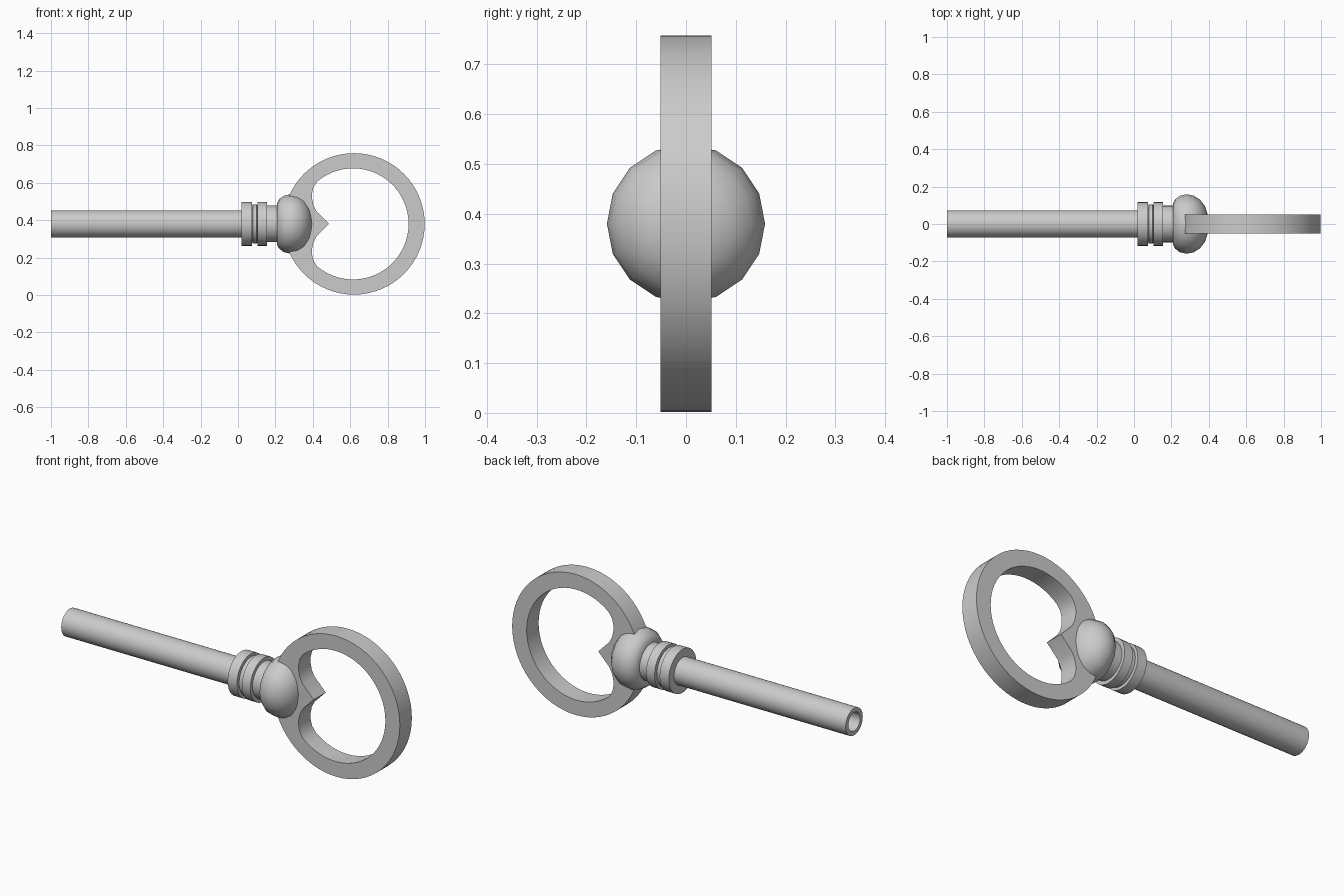
import bpy, bmesh, math

if "Cube" in bpy.data.objects:
    bpy.data.objects.remove(bpy.data.objects["Cube"])

CZ = 0.38  # height of the key's long axis


def finish(obj, angle=35):
    bpy.ops.object.select_all(action='DESELECT')
    obj.select_set(True)
    bpy.context.view_layer.objects.active = obj
    bpy.ops.object.shade_smooth_by_angle(angle=math.radians(angle))


def lathe(name, profile, sides, angle=35):
    """Spin (x, radius) points around the long axis; radius 0 closes an end."""
    bm = bmesh.new()
    rings = []
    for x, r in profile:
        if r == 0:
            rings.append([bm.verts.new((x, 0, CZ))] * sides)
        else:
            rings.append([bm.verts.new((x, r * math.cos(2 * math.pi * i / sides),
                                        CZ + r * math.sin(2 * math.pi * i / sides)))
                          for i in range(sides)])
    for a, b in zip(rings, rings[1:]):
        for i in range(sides):
            j = (i + 1) % sides
            bm.faces.new(list(dict.fromkeys((a[i], a[j], b[j], b[i]))))
    bmesh.ops.recalc_face_normals(bm, faces=bm.faces)
    mesh = bpy.data.meshes.new(name)
    bm.to_mesh(mesh)
    bm.free()
    obj = bpy.data.objects.new(name, mesh)
    bpy.context.collection.objects.link(obj)
    finish(obj, angle)


# Hollow shaft
lathe("shaft", [(0.05, 0), (0.05, 0.073), (-1, 0.073), (-1, 0.05),
                (-0.4, 0.05), (-0.4, 0)], 32)

# Stepped collar with two raised bands
lathe("collar", [(0.02, 0), (0.02, 0.117), (0.075, 0.117), (0.075, 0.098),
                 (0.08, 0.105), (0.1, 0.105), (0.105, 0.098), (0.105, 0.117),
                 (0.155, 0.117), (0.155, 0.098), (0.23, 0.098), (0.23, 0)], 32)

# Flattened ball
lathe("ball", [(0.208, 0), (0.208, 0.108), (0.22, 0.132), (0.243, 0.15), (0.28, 0.159),
               (0.318, 0.152), (0.352, 0.131), (0.38, 0.095), (0.395, 0.05), (0.4, 0)], 16, 50)

# Bow: round plate with a heart-shaped opening, extruded through y
outer = [(0.62 + 0.378 * math.cos(2 * math.pi * i / 64),
          0.378 * math.sin(2 * math.pi * i / 64)) for i in range(64)]
arc = [(0.615 + 0.297 * math.cos(math.radians(a)), 0.297 * math.sin(math.radians(a)))
       for a in [i * 130 / 22 for i in range(23)]]
lobe = [(0.404, 0.198), (0.396, 0.165), (0.396, 0.135), (0.403, 0.1), (0.42, 0.067)]
upper = arc + lobe
inner = upper + [(0.486, 0)] + [(x, -z) for x, z in reversed(upper[1:])]

curve = bpy.data.curves.new("bow", 'CURVE')
curve.dimensions = '2D'
curve.fill_mode = 'BOTH'
curve.extrude = 0.051
for loop in (outer, inner):
    spline = curve.splines.new('POLY')
    spline.points.add(len(loop) - 1)
    for p, (x, z) in zip(spline.points, loop):
        p.co = (x, z, 0, 1)
    spline.use_cyclic_u = True
bow = bpy.data.objects.new("bow", curve)
bow.rotation_euler = (math.pi / 2, 0, 0)
bow.location.z = CZ
bpy.context.collection.objects.link(bow)
bpy.ops.object.select_all(action='DESELECT')
bow.select_set(True)
bpy.context.view_layer.objects.active = bow
bpy.ops.object.convert(target='MESH')
bow = bpy.context.view_layer.objects.active
bm = bmesh.new()
bm.from_mesh(bow.data)
bmesh.ops.remove_doubles(bm, verts=bm.verts, dist=0.0005)
bmesh.ops.recalc_face_normals(bm, faces=bm.faces)
bm.to_mesh(bow.data)
bm.free()
finish(bow)
